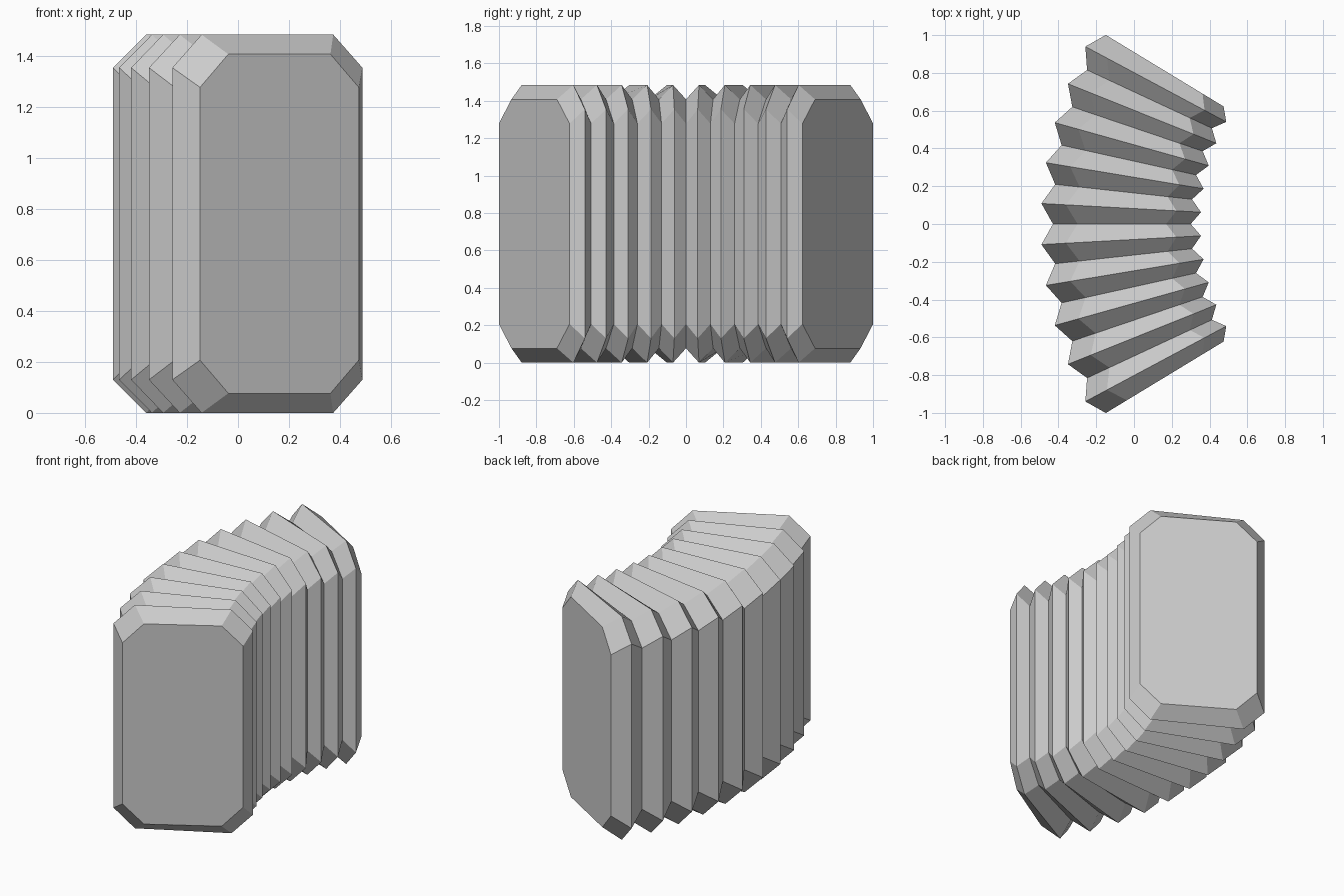
import bpy, bmesh
from math import sin, cos, radians

cube = bpy.data.objects.get("Cube")
if cube:
    bpy.data.objects.remove(cube)

grey = bpy.data.materials.new("light grey")
grey.use_nodes = True
colour = (0.6, 0.6, 0.6, 1)
grey.diffuse_color = colour
grey.node_tree.nodes["Principled BSDF"].inputs["Base Color"].default_value = colour

BEND_X = 1.5        # bend axis, beside the bellows
STEP = radians(3.125)
CHAMFER = 0.13
HEIGHT = 1.485


def ring(bm, index):
    """Chamfered rectangle standing on a radial plane; odd rings are ridges."""
    ridge = index % 2
    near, far = (1.147, 1.993) if ridge else (1.2, 1.929)
    low = 0 if ridge else 0.077
    high, c, angle = HEIGHT - low, CHAMFER, index * STEP
    profile = [(near + c, low), (far - c, low), (far, low + c), (far, high - c),
               (far - c, high), (near + c, high), (near, high - c), (near, low + c)]
    return [bm.verts.new((BEND_X - r * cos(angle), r * sin(angle), z)) for r, z in profile]


# Pleated bellows: ridges and valleys swept round the bend, closed at both ends
bm = bmesh.new()
rings = [ring(bm, i) for i in range(-10, 11)]
for a, b in zip(rings, rings[1:]):
    for i in range(8):
        j = (i + 1) % 8
        bm.faces.new((a[i], a[j], b[j], b[i]))
bm.faces.new(rings[0])
bm.faces.new(rings[-1])
bmesh.ops.recalc_face_normals(bm, faces=bm.faces)

mesh = bpy.data.meshes.new("bellows")
bm.to_mesh(mesh)
bm.free()
mesh.materials.append(grey)
bellows = bpy.data.objects.new("bellows", mesh)
bpy.context.collection.objects.link(bellows)
